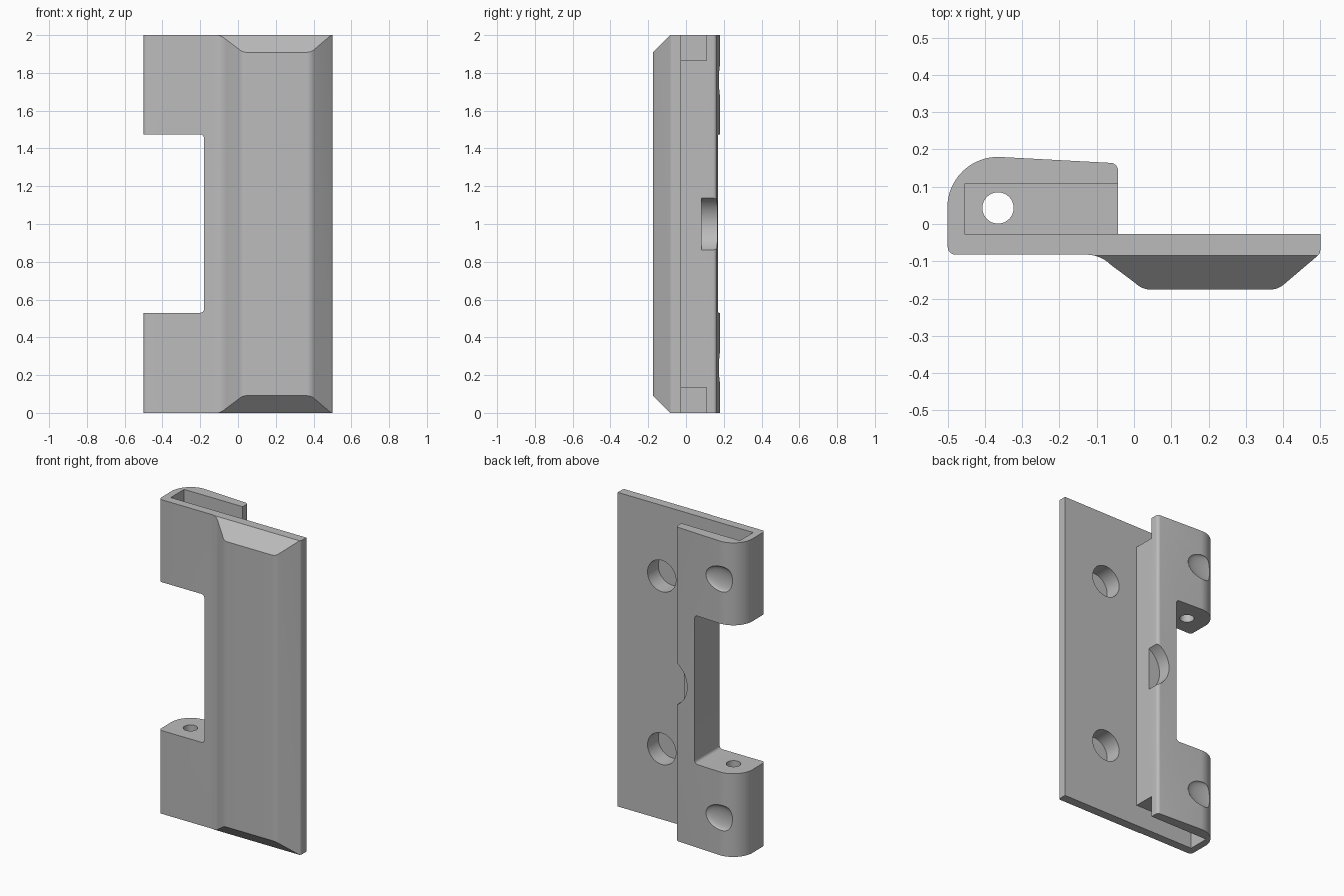
import bpy, bmesh, math
from mathutils import Vector

cube = bpy.data.objects.get("Cube")
if cube:
    bpy.data.objects.remove(cube, do_unlink=True)

grey = bpy.data.materials.new("plain grey")
grey.use_nodes = True
grey.diffuse_color = (0.5, 0.5, 0.5, 1)
grey.node_tree.nodes["Principled BSDF"].inputs["Base Color"].default_value = (0.5, 0.5, 0.5, 1)


def arc(cx, cy, r, start, end, n=6):
    """Points on a circular arc, angles in degrees."""
    angles = [math.radians(start + (end - start) * i / n) for i in range(n + 1)]
    return [(cx + r * math.cos(a), cy + r * math.sin(a)) for a in angles]


def prism(name, pts, lo, hi, axis):
    """Extrude a 2D outline along one axis."""
    place = {"x": lambda p, h: (h, p[0], p[1]),
             "y": lambda p, h: (p[0], h, p[1]),
             "z": lambda p, h: (p[0], p[1], h)}[axis]
    bm = bmesh.new()
    face = bm.faces.new([bm.verts.new(place(p, lo)) for p in pts])
    ext = bmesh.ops.extrude_face_region(bm, geom=[face])
    move = Vector(place((0, 0), hi - lo))
    bmesh.ops.translate(bm, vec=move, verts=[v for v in ext["geom"] if isinstance(v, bmesh.types.BMVert)])
    bmesh.ops.recalc_face_normals(bm, faces=bm.faces)
    return finish(name, bm)


def finish(name, bm):
    mesh = bpy.data.meshes.new(name)
    bm.to_mesh(mesh)
    bm.free()
    mesh.materials.append(grey)
    obj = bpy.data.objects.new(name, mesh)
    bpy.context.collection.objects.link(obj)
    return obj


def circle(cx, cy, r, n=40):
    return arc(cx, cy, r, 0, 360, n)[:-1]


def box(x0, x1, y0, y1):
    return [(x0, y0), (x1, y0), (x1, y1), (x0, y1)]


# Hinge leaf cross-section: plate, raised front and knuckle
outline = (arc(-0.48, -0.062, 0.02, 180, 270)
           + arc(-0.13, -0.18, 0.098, 90, 45)
           + arc(0.045, -0.118, 0.058, 225, 270)
           + arc(0.365, -0.118, 0.058, 270, 315)
           + arc(0.48, -0.07, 0.02, 315, 360)
           + [(0.5, -0.027), (-0.043, -0.027)]
           + arc(-0.063, 0.144, 0.02, 0, 87)
           + arc(-0.365, 0.044, 0.136, 87, 180, 20))
leaf = prism("hinge_leaf", outline, 0, 2, "z")

# Pin window between the two knuckles, and the pin bore
window = ([(-0.7, 0.53)] + arc(-0.2, 0.55, 0.02, 270, 360)
          + arc(-0.2, 1.455, 0.02, 0, 90) + [(-0.7, 1.475)])
cutters = [prism("window_cutter", window, -0.4, 0.4, "y"),
           prism("pin_bore_cutter", circle(-0.365, 0.043, 0.042), -0.1, 2.1, "z"),
           prism("side_notch_cutter", circle(0.03, 1, 0.155, 64), 0.082, 0.4, "y")]

# Details repeated at the bottom and the top
for label, z in (("lower", lambda h: h), ("upper", lambda h: 2 - h)):
    wedge = [(-0.075, z(-0.01)), (-0.3, z(-0.01)), (-0.3, z(0.215))]
    cutters.append(prism(label + "_chamfer_cutter", wedge, -0.7, 0.7, "x"))
    ends = sorted((z(-0.1), z(0.135)))
    cutters.append(prism(label + "_pocket_cutter", box(-0.455, 0.0, -0.027, 0.108), *ends, "z"))
    cutters.append(prism(label + "_screw_hole_cutter", circle(0.19, z(0.45), 0.1), -0.135, 0.05, "y"))
    bm = bmesh.new()
    bmesh.ops.create_uvsphere(bm, u_segments=40, v_segments=24, radius=1)
    bmesh.ops.scale(bm, vec=(0.12, 0.025, 0.08), verts=bm.verts)
    bmesh.ops.translate(bm, vec=(-0.38, 0.18, z(0.24)), verts=bm.verts)
    cutters.append(finish(label + "_dent_cutter", bm))

# Cut everything out of the leaf
bpy.ops.object.select_all(action="DESELECT")
bpy.context.view_layer.objects.active = leaf
leaf.select_set(True)
for cutter in cutters:
    cutter.hide_render = True
    mod = leaf.modifiers.new(cutter.name, "BOOLEAN")
    mod.operation = "DIFFERENCE"
    mod.solver = "EXACT"
    mod.object = cutter
    bpy.ops.object.modifier_apply(modifier=mod.name)
    bpy.data.objects.remove(cutter, do_unlink=True)

bpy.ops.object.shade_smooth_by_angle(angle=math.radians(30))
